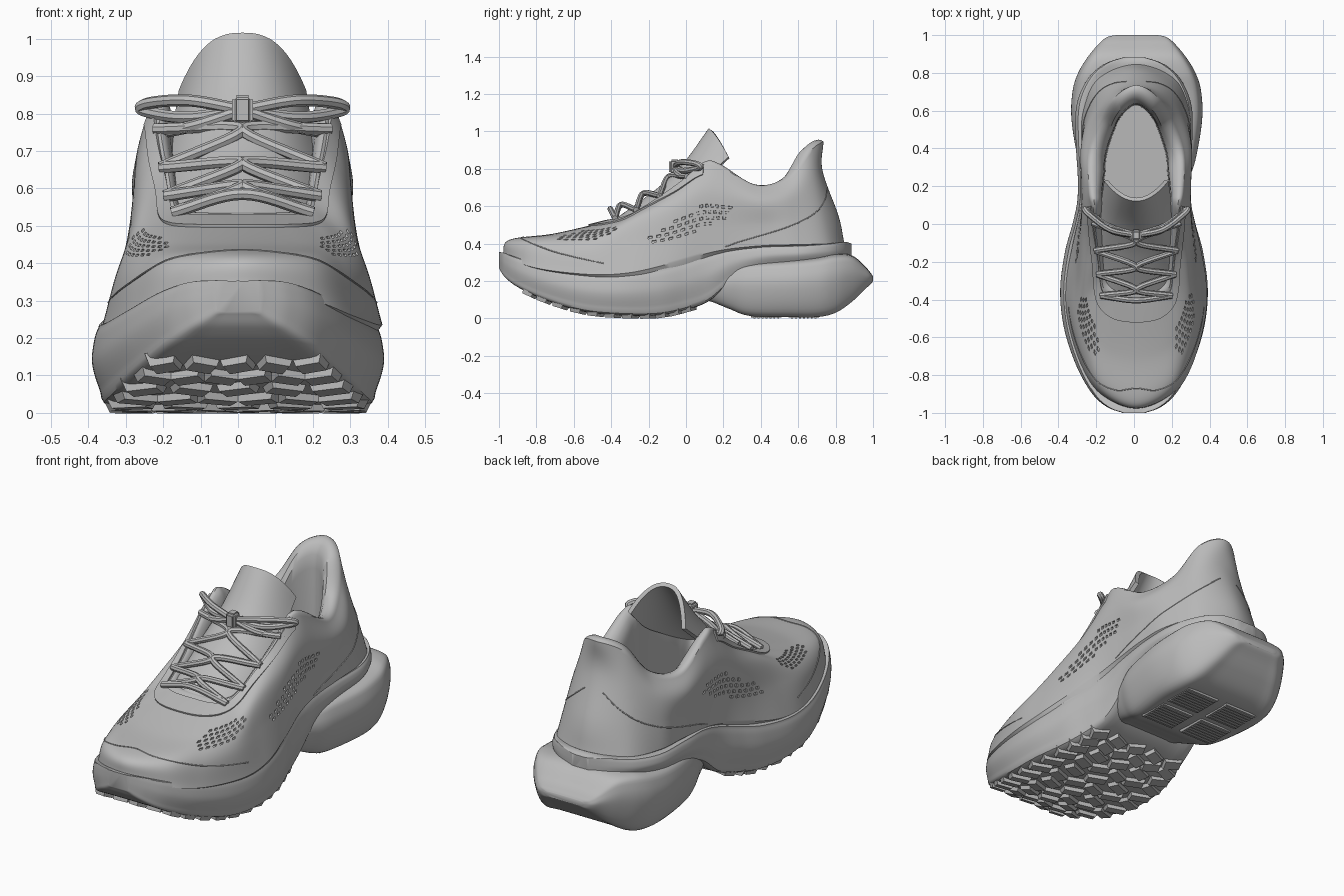
import bpy, bmesh, math
from mathutils import Vector, Matrix

cube = bpy.data.objects.get("Cube")
if cube:
    bpy.data.objects.remove(cube, do_unlink=True)

grey = bpy.data.materials.new("plain grey")
grey.use_nodes = True
grey.diffuse_color = (0.5, 0.5, 0.5, 1)
grey.node_tree.nodes["Principled BSDF"].inputs["Base Color"].default_value = grey.diffuse_color


# ---------- helpers ----------
def vectors(rows):
    return [Vector(row) for row in rows]


def flip(p):
    return Vector((-p.x, p.y, p.z))


def extend(pts):
    return [2 * pts[0] - pts[1]] + pts + [2 * pts[-1] - pts[-2]]


def mirror_extend(pts):
    return [flip(pts[1])] + pts + [flip(pts[-2])]


def spline(pts, t):
    """Catmull-Rom through pts, which carry one extra point at each end."""
    i = max(0, min(int(t), len(pts) - 4))
    f = t - i
    a, b, c, d = pts[i:i + 4]
    return 0.5 * (2 * b + (c - a) * f + (2 * a - 5 * b + 4 * c - d) * f ** 2
                  + (3 * b - a - 3 * c + d) * f ** 3)


def loop(half, n):
    """Closed symmetric loop from half an outline."""
    pts = mirror_extend(half)
    side = [spline(pts, (len(half) - 1) * k / n) for k in range(n + 1)]
    return side + [flip(p) for p in side[-2:0:-1]]


def finish(name, data, thickness=0, shift=0):
    obj = bpy.data.objects.new(name, data)
    bpy.context.collection.objects.link(obj)
    obj.location.x = shift
    data.materials.append(grey)
    if thickness:
        mod = obj.modifiers.new("thickness", 'SOLIDIFY')
        mod.thickness, mod.offset = thickness, 0
    bpy.ops.object.select_all(action='DESELECT')
    obj.select_set(True)
    bpy.context.view_layer.objects.active = obj
    bpy.ops.object.convert(target='MESH')
    bpy.ops.object.shade_smooth_by_angle(angle=math.radians(35))


def finish_bmesh(name, bm, pits=(), **options):
    bmesh.ops.recalc_face_normals(bm, faces=bm.faces)
    if pits:
        bmesh.ops.inset_individual(bm, faces=pits, thickness=0.002, depth=-0.008)
    mesh = bpy.data.meshes.new(name)
    bm.to_mesh(mesh)
    bm.free()
    finish(name, mesh, **options)


def loft(name, rings, pit=None, shift=0):
    bm = bmesh.new()
    vs = [[bm.verts.new(p) for p in ring] for ring in rings]
    n, pits = len(vs[0]), []
    for j in range(len(vs) - 1):
        for k in range(n):
            m = (k + 1) % n
            face = bm.faces.new((vs[j][k], vs[j][m], vs[j + 1][m], vs[j + 1][k]))
            if pit and pit(j, k):
                pits.append(face)
    bm.faces.new(vs[0])
    bm.faces.new(vs[-1])
    finish_bmesh(name, bm, pits, shift=shift)


def sheet(name, point, nu, nv, thickness, shift):
    bm = bmesh.new()
    vs = [[bm.verts.new(point(i / nu, j / nv)) for j in range(nv + 1)] for i in range(nu + 1)]
    for i in range(nu):
        for j in range(nv):
            bm.faces.new((vs[i][j], vs[i + 1][j], vs[i + 1][j + 1], vs[i][j + 1]))
    finish_bmesh(name, bm, thickness=thickness, shift=shift)


def tubes(name, paths, radius, shift):
    curve = bpy.data.curves.new(name, 'CURVE')
    curve.dimensions = '3D'
    curve.bevel_depth, curve.bevel_resolution = radius, 2
    curve.use_fill_caps = True
    for path in paths:
        ext, n = extend(vectors(path)), 8 * (len(path) - 1)
        line = curve.splines.new('POLY')
        line.points.add(n)
        for k in range(n + 1):
            line.points[k].co = (*spline(ext, k / 8), 1)
    finish(name, curve, shift=shift)


def add_box(bm, size, matrix, taper=1.0):
    for v in bmesh.ops.create_cube(bm, size=1)["verts"]:
        s = taper if v.co.z < 0 else 1
        v.co = matrix @ Vector((v.co.x * size[0] * s, v.co.y * size[1] * s, v.co.z * size[2]))


# ---------- upper: half outlines from toe to heel, sole line to collar ----------
sole_line = vectors([(0, -.98, .335), (.19, -.905, .3), (.295, -.75, .26), (.365, -.5, .235),
                     (.37, -.3, .245), (.335, -.1, .29), (.295, .08, .34), (.285, .22, .37),
                     (.29, .42, .39), (.28, .6, .395), (.2, .77, .4), (0, .845, .41)])
low_line = vectors([(0, -.945, .42), (.18, -.865, .41), (.275, -.7, .385), (.33, -.5, .38),
                    (.325, -.3, .4), (.31, -.1, .43), (.29, .08, .48), (.285, .22, .49),
                    (.285, .42, .5), (.265, .58, .51), (.18, .74, .53), (0, .815, .55)])
high_line = vectors([(0, -.7, .455), (.15, -.66, .455), (.235, -.55, .46), (.275, -.42, .475),
                     (.28, -.26, .54), (.285, -.08, .6), (.285, .08, .67), (.288, .2, .66),
                     (.292, .4, .62), (.245, .56, .65), (.14, .695, .74), (0, .73, .79)])
collar_line = vectors([(0, -.4, .525), (.1, -.395, .525), (.17, -.36, .53), (.19, -.28, .56),
                       (.2, -.18, .62), (.22, -.04, .72), (.235, .09, .825), (.25, .18, .815),
                       (.25, .38, .705), (.19, .55, .745), (.115, .67, .9), (0, .735, .945)])
LINES = [sole_line, low_line, high_line, collar_line]
LAST = len(sole_line) - 1
N, NV, OFF = 96, 36, .012


def surface(u, v):
    """Point on the upper; negative u is the right side."""
    p = spline(extend([spline(mirror_extend(line), abs(u) * LAST) for line in LINES]), v * 3)
    return flip(p) if u < 0 else p


def shrink(ring, s, dz):
    """Draw a ring inward, twice as much across the padded collar."""
    return [Vector((p.x * s ** (1 + max(0, min(1, p.y / .3))), .2 + (p.y - .2) * s, p.z + dz))
            for p in ring]


def perforated(j, k):
    u, v = (k + .5) / N, (j - .5) / NV
    u = min(u, 2 - u)
    side = ((u - .53) / .13) ** 2 + ((v - .43 - .68 * (u - .53)) / .11) ** 2 < 1
    toe = ((u - .22) / .09) ** 2 + ((v - .6) / .16) ** 2 < 1
    return j % 2 == 0 and (k + j // 2) % 2 == 0 and (side or toe)


loops = [loop(line, N) for line in LINES]
columns = [extend(list(col)) for col in zip(*loops)]
rings = [shrink(loops[0], .9, -.05)]
rings += [[spline(col, 3 * j / NV) for col in columns] for j in range(NV + 1)]
rim = rings[-1]
rings += [shrink(rim, s, dz) for s, dz in ((.98, .008), (.95, .011), (.91, .006), (.86, -.015),
                                           (.82, -.06), (.81, -.13))]
rings.append([Vector((p.x, p.y, .42 + .1 * min(0, p.y))) for p in shrink(rim, .8, 0)])
loft("upper", rings, perforated, shift=OFF)

# eyestay overlay, seams
sheet("eyestay", lambda a, b: surface((a * 2 - 1) * .55, .87 + .12 * b), 80, 6, .016, OFF)
toe_seam = [surface(u / 20, .46 - .055 * abs(u)) for u in range(-6, 7)]
heel_seams = [[surface(side * (.63 + .034 * k), .04 + .05 * k) for k in range(11)] for side in (-1, 1)]
tubes("seams", [toe_seam] + heel_seams, .003, OFF)

# ---------- tongue: centre y, z, half width, edge sweep back, edge drop ----------
tongue_keys = extend(vectors([(-.42, .49, .15, 0, .02), (-.25, .61, .17, .03, .05),
                              (-.12, .71, .18, .05, .07), (0, .83, .18, .08, .1),
                              (.13, 1.01, .16, .1, .15)]))


def tongue_point(s, t):
    y, z, w, back, drop = spline(tongue_keys, s * 4)
    t = 2 * t - 1
    return Vector((w * t, y + back * t * t, z - drop * abs(t) ** 2.6))


sheet("tongue", tongue_point, 32, 24, .022, OFF)

# ---------- laces, bow and knot ----------
eyelets = [surface(i / LAST, .95) + Vector((0, -.005, .012)) for i in (2.2, 3.4, 4.4, 5.4)]
lift = Vector((0, -.025, .05))
paths = [[eyelets[0], Vector((0, eyelets[0].y, eyelets[0].z)) + lift, flip(eyelets[0])]]
for low, high in zip(eyelets, eyelets[1:]):
    middle = (low + high) / 2
    middle.x = 0
    for side in (Vector, flip):
        paths.append([side(low), middle + lift, side(high)])
knot = Vector((0, -.06, .81))
for side in (1, -1):
    paths.append([knot, (side * .14, -.03, .835), (side * .25, .05, .828), (side * .265, .075, .808),
                  (side * .15, -.01, .79), knot])
    paths.append([knot, (side * .12, -.04, .77), (side * .24, .03, .745)])
tubes("laces", paths, .016, OFF)
bm = bmesh.new()
add_box(bm, (.055, .06, .08), Matrix.Translation(knot))
bmesh.ops.bevel(bm, geom=bm.edges[:], offset=.012, segments=3, affect='EDGES')
finish_bmesh("lace_knot", bm, shift=OFF)


# ---------- sole: stations of y, half width, bottom, top ----------
def sole_part(name, keys, profile, shift=0):
    section = loop(vectors([(x, 0, z) for x, z in profile]), 32)
    rings, steps = [], 8 * (len(keys) - 3)
    for k in range(steps + 1):
        y, w, low, top = spline(keys, k / 8)
        rings.append([Vector((p.x * w, y, low + (top - low) * p.z)) for p in section])
    loft(name, rings, shift=shift)


midsole_keys = extend(vectors([
    (-1, .06, .27, .355), (-.97, .14, .225, .35), (-.9, .22, .17, .325), (-.75, .305, .1, .28),
    (-.55, .37, .04, .245), (-.35, .39, .02, .24), (-.15, .365, .02, .265), (0, .325, .05, .305),
    (.12, .3, .095, .345), (.25, .297, .2, .375), (.42, .307, .27, .385), (.62, .305, .29, .39),
    (.76, .25, .3, .4), (.845, .16, .31, .41), (.885, .05, .32, .4)]))
sole_part("midsole", midsole_keys, [(0, 0), (.5, 0), (.88, 0), (.95, .2), (1, .5), (.99, .75),
                                    (.96, .93), (.9, 1), (.5, .98), (0, .98)])
pod_keys = extend(vectors([
    (.06, .16, .11, .2), (.14, .23, .09, .24), (.23, .27, .055, .275), (.34, .31, .018, .3),
    (.55, .345, .012, .315), (.7, .34, .012, .33), (.8, .31, .035, .345), (.89, .255, .095, .335),
    (.96, .195, .16, .275), (.99, .155, .187, .24), (1, .11, .2, .225)]))
sole_part("heel_pod", pod_keys, [(0, 0), (.5, 0), (.78, 0), (.92, .2), (1, .55), (.97, .8),
                                 (.87, .95), (.5, 1), (0, 1)], shift=.015)

# forefoot lugs follow the curve of the midsole
bm = bmesh.new()
for row in range(11):
    t = 2.5 + row * .46
    y, w, low, _ = spline(midsole_keys, t)
    ahead = spline(midsole_keys, t + .05)
    pitch = math.atan2(ahead[2] - low, ahead[0] - y)
    count = 6 if row % 2 else 5
    for c in range(count):
        x = w * .74 * (2 * c / (count - 1) - 1)
        turn = math.radians(22 if (c + row) % 2 else -22)
        place = Matrix.Translation((x, y, low)) @ Matrix.Rotation(pitch, 4, 'X') @ Matrix.Rotation(turn, 4, 'Z')
        add_box(bm, (w * .34, .07, .036), place, .75)
finish_bmesh("forefoot_lugs", bm)

# heel tread plates with fine ridges
bm = bmesh.new()
for side in (-1, 1):
    for y in (.43, .63):
        x = .015 + side * .125
        add_box(bm, (.2, .17, .012), Matrix.Translation((x, y, .01)), .95)
        for k in range(7):
            add_box(bm, (.18, .01, .008), Matrix.Translation((x, y + .021 * (k - 3), .004)))
finish_bmesh("heel_tread", bm)
